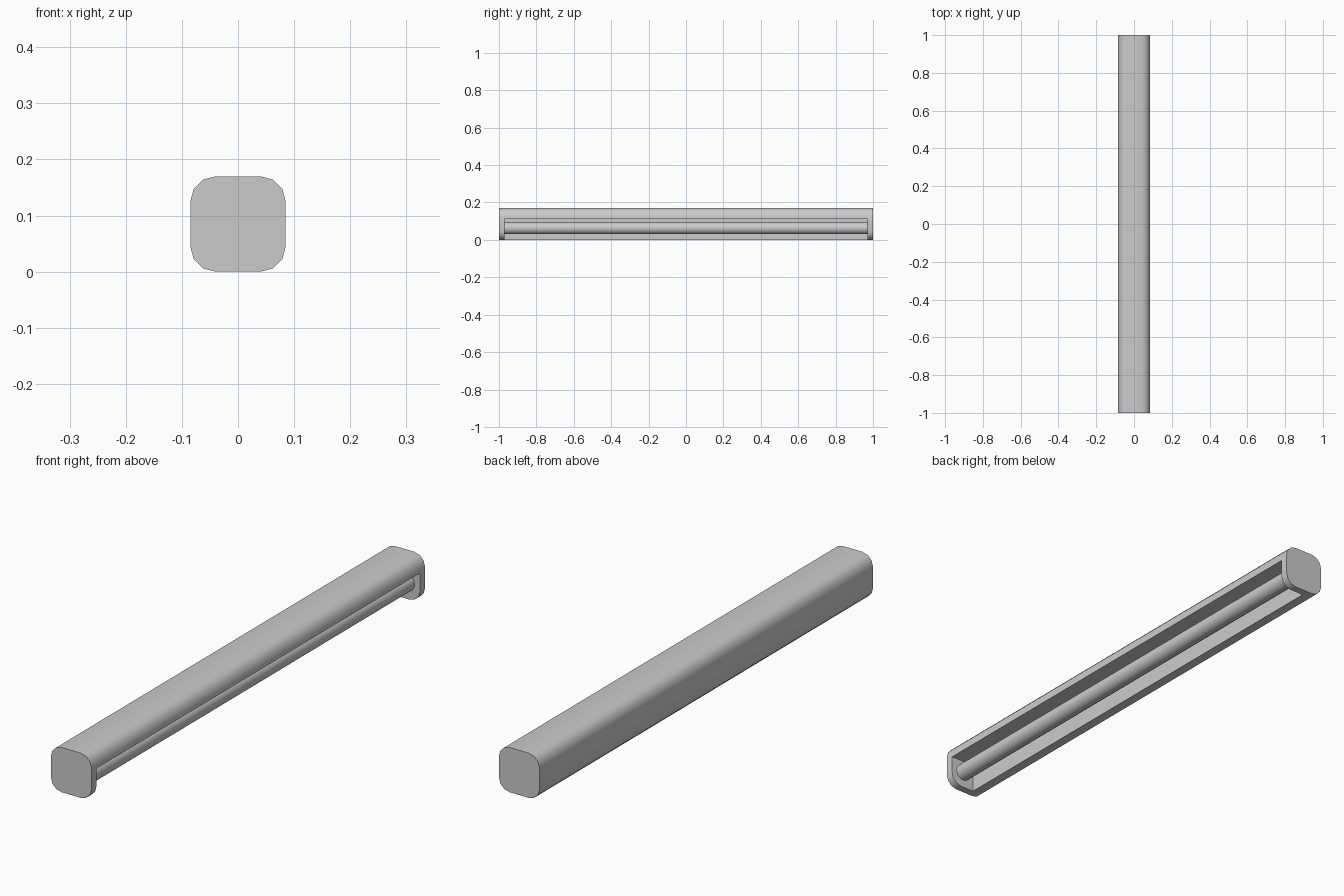
import bpy, bmesh, math
from mathutils import Matrix

if "Cube" in bpy.data.objects:
    bpy.data.objects.remove(bpy.data.objects["Cube"])

W, R, SEG = 0.085, 0.045, 3          # half width, corner radius, corner steps
CAP = 0.97                           # inner face of the end caps


def finish(bm, name, angle=40):
    bmesh.ops.recalc_face_normals(bm, faces=bm.faces)
    mesh = bpy.data.meshes.new(name)
    bm.to_mesh(mesh)
    bm.free()
    ob = bpy.data.objects.new(name, mesh)
    bpy.context.collection.objects.link(ob)
    return ob


def smooth(ob, degrees=40):
    bpy.ops.object.select_all(action='DESELECT')
    ob.select_set(True)
    bpy.context.view_layer.objects.active = ob
    bpy.ops.object.shade_smooth_by_angle(angle=math.radians(degrees))


# Housing: rounded square profile extruded along y
bm = bmesh.new()
profile = []
c = W - R
for k, (sx, sz) in enumerate([(1, 1), (-1, 1), (-1, -1), (1, -1)]):
    for i in range(SEG + 1):
        a = math.pi / 2 * (k + i / SEG)
        profile.append(bm.verts.new((sx * c + R * math.cos(a), -1,
                                     W + sz * c + R * math.sin(a))))
face = bm.faces.new(profile)
ext = bmesh.ops.extrude_face_region(bm, geom=[face], use_keep_orig=True)
bmesh.ops.translate(bm, vec=(0, 2, 0),
                    verts=[v for v in ext["geom"] if isinstance(v, bmesh.types.BMVert)])
housing = finish(bm, "housing")

# Recess cutter: opens the lower right edge between the end caps
bm = bmesh.new()
x0, x1, z0, z1 = -0.018, 0.2, -0.1, 0.112
bmesh.ops.create_cube(bm, size=1, matrix=Matrix.Translation(((x0 + x1) / 2, 0, (z0 + z1) / 2))
                      @ Matrix.Diagonal((x1 - x0, 2 * CAP, z1 - z0, 1)))
cutter = finish(bm, "recess_cutter")
cutter.hide_render = True

bpy.context.view_layer.objects.active = housing
mod = housing.modifiers.new("recess", 'BOOLEAN')
mod.operation, mod.solver, mod.object = 'DIFFERENCE', 'EXACT', cutter
bpy.ops.object.modifier_apply(modifier=mod.name)
bpy.data.objects.remove(cutter)
smooth(housing)

# Tube held between the end caps
bm = bmesh.new()
bmesh.ops.create_cone(bm, cap_ends=True, segments=16, radius1=0.0325, radius2=0.0325,
                      depth=2 * CAP, matrix=Matrix.Translation((0.03, 0, 0.063))
                      @ Matrix.Rotation(math.pi / 2, 4, 'X'))
tube = finish(bm, "tube")
smooth(tube)
